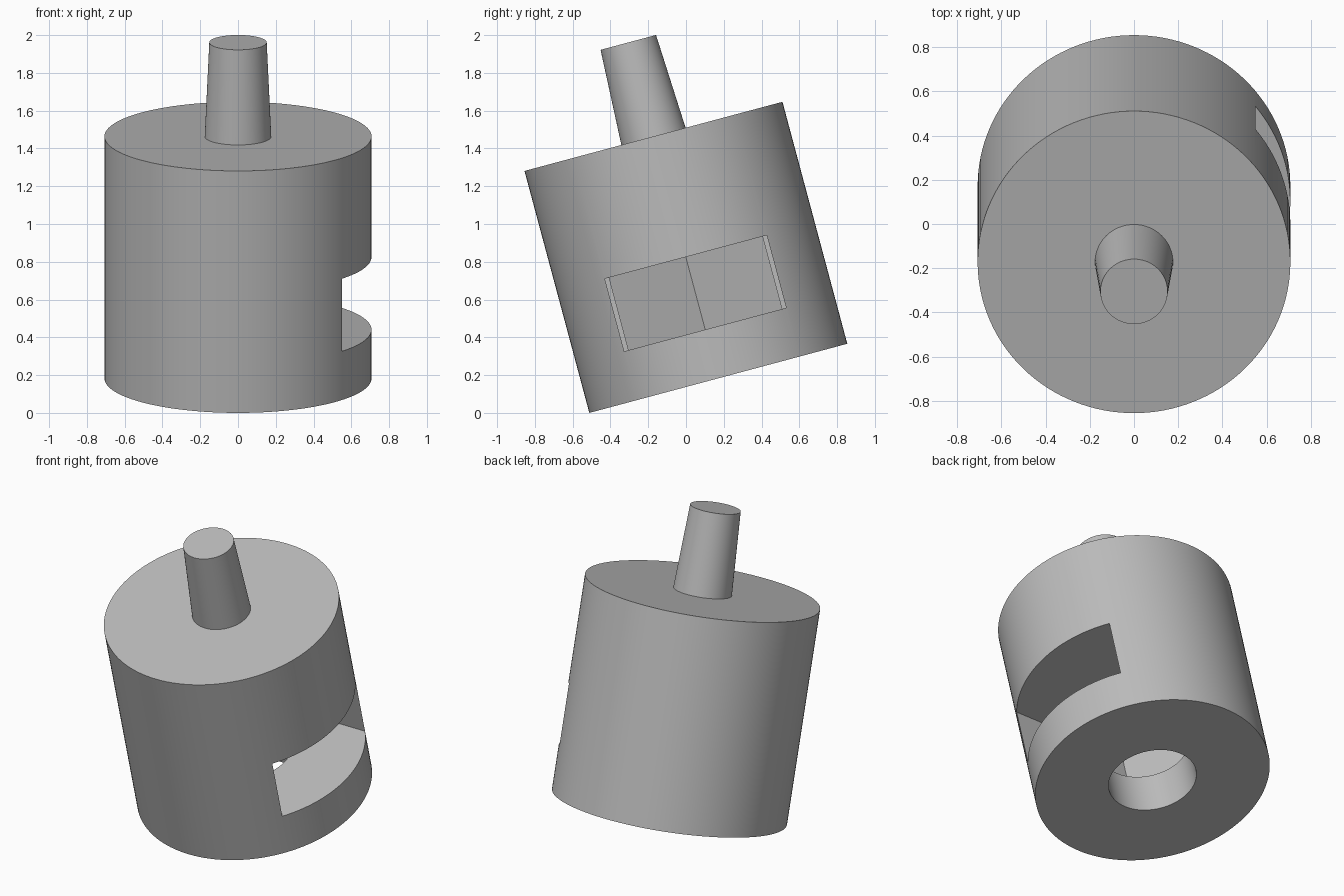
import bpy
import bmesh
from math import radians, cos, sin, pi
from mathutils import Matrix

cube = bpy.data.objects.get("Cube")
if cube:
    bpy.data.objects.remove(cube)

RADIUS, HEIGHT = 0.707, 1.326
FLOOR, CEILING = 0.267, 0.665
TILT = Matrix.Translation((0, 0.171, RADIUS * sin(radians(15)))) @ Matrix.Rotation(radians(15), 4, "X")

grey = bpy.data.materials.new("plain grey")
grey.use_nodes = True
grey.diffuse_color = (0.5, 0.5, 0.5, 1)
grey.node_tree.nodes["Principled BSDF"].inputs["Base Color"].default_value = grey.diffuse_color


def make(name, bm):
    bmesh.ops.recalc_face_normals(bm, faces=bm.faces)
    mesh = bpy.data.meshes.new(name)
    bm.to_mesh(mesh)
    bm.free()
    mesh.materials.append(grey)
    obj = bpy.data.objects.new(name, mesh)
    bpy.context.collection.objects.link(obj)
    obj.matrix_world = TILT
    return obj


def cone(name, r1, r2, z1, z2, sides):
    bm = bmesh.new()
    bmesh.ops.create_cone(bm, cap_ends=True, segments=sides, radius1=r1, radius2=r2, depth=z2 - z1,
                          matrix=Matrix.Translation((0, 0, (z1 + z2) / 2)))
    return make(name, bm)


def prism(name, outline, z1, z2):
    bm = bmesh.new()
    face = bm.faces.new([bm.verts.new((x, y, z1)) for x, y in outline])
    side = bmesh.ops.extrude_face_region(bm, geom=[face])
    moved = [v for v in side["geom"] if isinstance(v, bmesh.types.BMVert)]
    bmesh.ops.translate(bm, verts=moved, vec=(0, 0, z2 - z1))
    return make(name, bm)


# Main drum and tapered peg on top
drum = cone("drum", RADIUS, RADIUS, 0, HEIGHT, 128)
peg = cone("peg", 0.176, 0.152, HEIGHT, HEIGHT + 0.515, 64)

# Pocket: half a hexagon opening into a slightly wider side slot
flat = 0.42
corner = flat / cos(pi / 6)
half = [(-corner / 2, flat), (0, flat), (0, 0.444), (1, 0.444)]
outline = [(-corner, 0)] + half + [(x, -y) for x, y in reversed(half)]
pocket = prism("pocket_cutter", outline, FLOOR, CEILING)

# Bore from the underside up into the pocket
bore = cone("bore_cutter", 0.265, 0.265, -0.1, (FLOOR + CEILING) / 2, 64)

bpy.context.view_layer.update()
for cutter in (pocket, bore):
    cutter.hide_render = True
    bpy.context.view_layer.objects.active = drum
    mod = drum.modifiers.new("cut", "BOOLEAN")
    mod.operation = "DIFFERENCE"
    mod.solver = "EXACT"
    mod.object = cutter
    bpy.ops.object.modifier_apply(modifier=mod.name)
    bpy.data.objects.remove(cutter)

# Smooth round walls, crisp rims
for obj in (drum, peg):
    bpy.ops.object.select_all(action="DESELECT")
    obj.select_set(True)
    bpy.context.view_layer.objects.active = obj
    bpy.ops.object.shade_smooth_by_angle(angle=radians(25))
